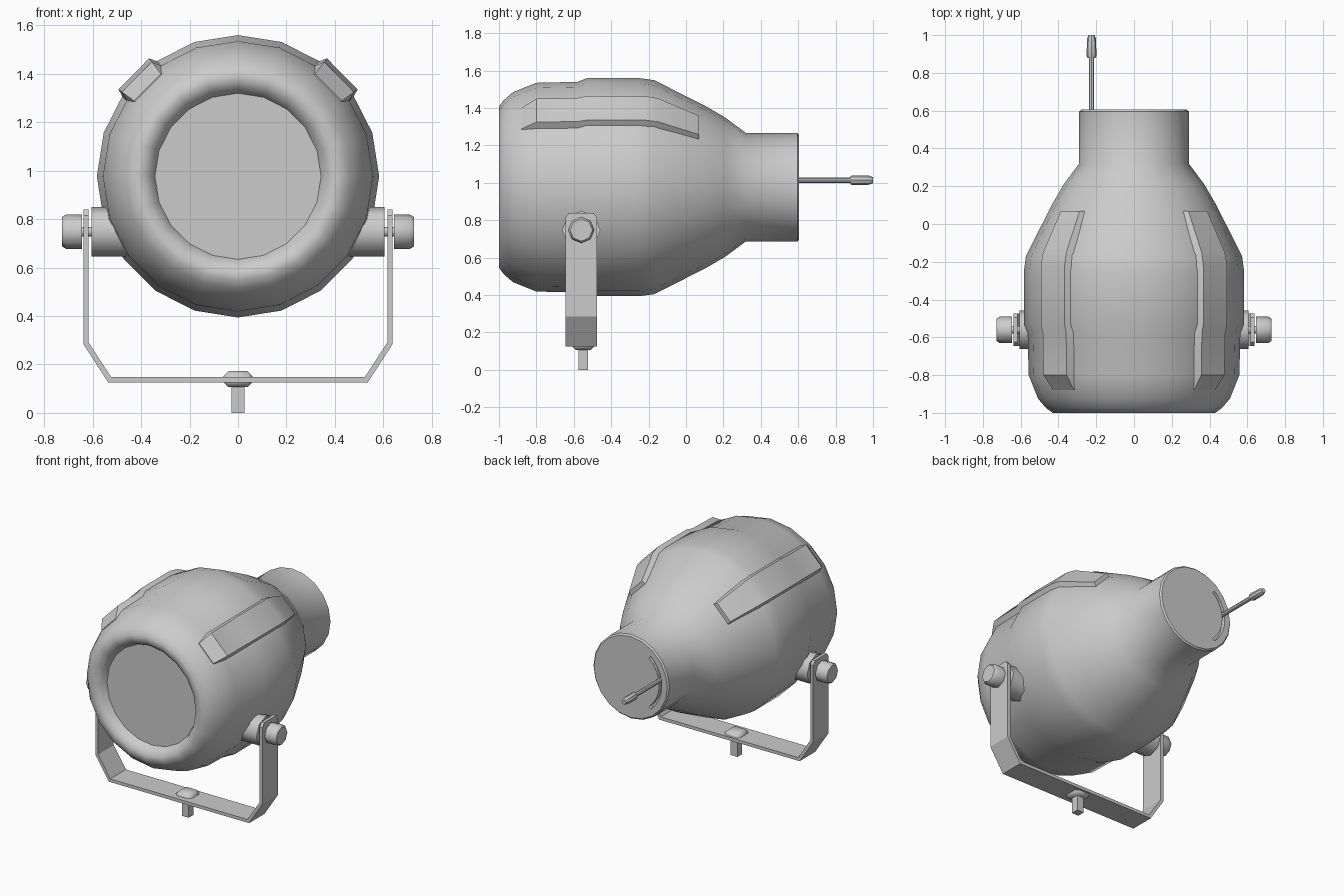
import bpy, bmesh, math
from mathutils import Matrix, Vector

cube = bpy.data.objects.get("Cube")
if cube:
    bpy.data.objects.remove(cube, do_unlink=True)

grey = bpy.data.materials.new("light grey")
grey.use_nodes = True
tone = (0.6, 0.6, 0.6, 1)
grey.diffuse_color = tone
grey.node_tree.nodes["Principled BSDF"].inputs["Base Color"].default_value = tone

AXIS_Z = 0.977          # height of the lamp axis
PIVOT_Y = -0.56         # yoke position along the lamp


def finish(name, bm, smooth=None):
    bmesh.ops.recalc_face_normals(bm, faces=bm.faces)
    mesh = bpy.data.meshes.new(name)
    bm.to_mesh(mesh)
    bm.free()
    mesh.materials.append(grey)
    ob = bpy.data.objects.new(name, mesh)
    bpy.context.collection.objects.link(ob)
    if smooth:
        bpy.ops.object.select_all(action='DESELECT')
        ob.select_set(True)
        bpy.context.view_layer.objects.active = ob
        bpy.ops.object.shade_smooth_by_angle(angle=math.radians(smooth))
    return ob


def lathe(name, profile, sides, origin, turn=None, smooth=40):
    """Revolve (along, radius) points about y, capping both ends."""
    bm = bmesh.new()
    rings = []
    for y, r in profile:
        rings.append([bm.verts.new((r * math.sin(i * math.tau / sides), y,
                                    r * math.cos(i * math.tau / sides))) for i in range(sides)])
    for a, b in zip(rings, rings[1:]):
        for i in range(sides):
            j = (i + 1) % sides
            bm.faces.new((a[i], a[j], b[j], b[i]))
    bm.faces.new(rings[0])
    bm.faces.new(rings[-1])
    if turn:
        bmesh.ops.transform(bm, matrix=turn, verts=bm.verts)
    bmesh.ops.translate(bm, vec=origin, verts=bm.verts)
    return finish(name, bm, smooth)


def loft(name, sections, smooth=None):
    """Skin a row of equal-length closed sections and cap the ends."""
    bm = bmesh.new()
    rows = [[bm.verts.new(p) for p in s] for s in sections]
    for a, b in zip(rows, rows[1:]):
        for i in range(len(a)):
            j = (i + 1) % len(a)
            bm.faces.new((a[i], a[j], b[j], b[i]))
    bm.faces.new(rows[0])
    bm.faces.new(rows[-1])
    return finish(name, bm, smooth)


def box(name, size, centre, bevel=0):
    bm = bmesh.new()
    bmesh.ops.create_cube(bm, size=1)
    bmesh.ops.scale(bm, vec=size, verts=bm.verts)
    bmesh.ops.translate(bm, vec=centre, verts=bm.verts)
    if bevel:
        bmesh.ops.bevel(bm, geom=bm.edges[:], offset=bevel, segments=1, affect='EDGES')
    return finish(name, bm, 50)


def around(angle, radius, y):
    a = math.radians(angle)
    return Vector((radius * math.sin(a), y, AXIS_Z + radius * math.cos(a)))


# Lamp housing with rolled front lip, recessed lens and rear neck
housing = lathe("housing", [
    (-0.94, 0.343), (-0.975, 0.36), (-1.0, 0.395), (-1.0, 0.43), (-0.975, 0.465),
    (-0.925, 0.508), (-0.8, 0.558), (-0.58, 0.563), (-0.53, 0.583), (-0.25, 0.583),
    (-0.17, 0.572), (0.1, 0.436), (0.21, 0.372), (0.32, 0.29), (0.595, 0.29),
    (0.605, 0.28)], 20, (0, 0, AXIS_Z), smooth=44)

# Curved slot cut in the rear cap
cutter = loft("slot_cutter", [
    [around(a, r, y) for r, y in ((0.218, 0.575), (0.238, 0.575), (0.238, 0.63), (0.218, 0.63))]
    for a in range(-140, -39, 10)])
cutter.hide_render = True
cutter.hide_viewport = True
cut = housing.modifiers.new("slot", 'BOOLEAN')
cut.operation = 'DIFFERENCE'
cut.solver = 'EXACT'
cut.object = cutter

# Focus lever leaving the slot
lever_at = (-0.225, 0, 1.014)
lathe("focus_lever", [(0.57, 0.014), (0.9, 0.014)], 8, lever_at)
lathe("lever_grip", [(0.88, 0.022), (0.89, 0.026), (0.98, 0.024), (1.0, 0.016)], 8, lever_at)

# Raised ribs on the upper shoulders
rib = [(-0.88, 0.53), (-0.8, 0.592), (-0.58, 0.597), (-0.53, 0.61),
       (-0.22, 0.61), (-0.15, 0.595), (0.07, 0.478)]
for side, label in ((1, "left"), (-1, "right")):
    loft(label + "_rib", [
        [around(side * 33, r - 0.06, y), around(side * 37, r, y),
         around(side * 54, r, y), around(side * 57, r - 0.06, y)] for y, r in rib], 35)

# Yoke strap bent from flat bar
half = [(0.0, 0.137), (0.53, 0.137), (0.628, 0.288), (0.628, 0.815), (0.628, 0.84)]
path = [(-x, z) for x, z in reversed(half[1:])] + half
thick, wide = 0.011, 0.085
sections = []
for i, (x, z) in enumerate(path):
    here = Vector((x, z))
    before = here - Vector(path[i - 1]) if i else Vector(path[1]) - here
    after = Vector(path[i + 1]) - here if i < len(path) - 1 else before
    d = (before.normalized() + after.normalized()).normalized()
    t = thick / max(0.3, d.dot(before.normalized()))
    n = Vector((-d.y, d.x)) * t
    w = wide - (0.02 if i in (0, len(path) - 1) else 0)
    sections.append([(x + n.x * s, PIVOT_Y + w * e, z + n.y * s)
                     for s, e in ((1, 1), (1, -1), (-1, -1), (-1, 1))])
loft("yoke", sections)

# Pivot bosses, washers, bolts and knobs on both sides
for side, label in ((1, "left"), (-1, "right")):
    turn = Matrix.Rotation(-side * math.pi / 2, 4, 'Z')
    for part, profile, sides in (
            ("pivot_boss", [(0.42, 0.103), (0.605, 0.103)], 8),
            ("pivot_bolt", [(0.59, 0.02), (0.66, 0.02)], 8),
            ("knob", [(0.645, 0.068), (0.645, 0.071), (0.71, 0.071), (0.727, 0.06)], 8)):
        lathe(label + "_" + part, profile, sides, (0, PIVOT_Y, 0.748), turn, 50)

# Mounting stud under the yoke
box("mounting_nut", (0.12, 0.12, 0.066), (0, -0.55, 0.139), 0.02)
box("mounting_stud", (0.052, 0.052, 0.13), (0, -0.55, 0.065))
